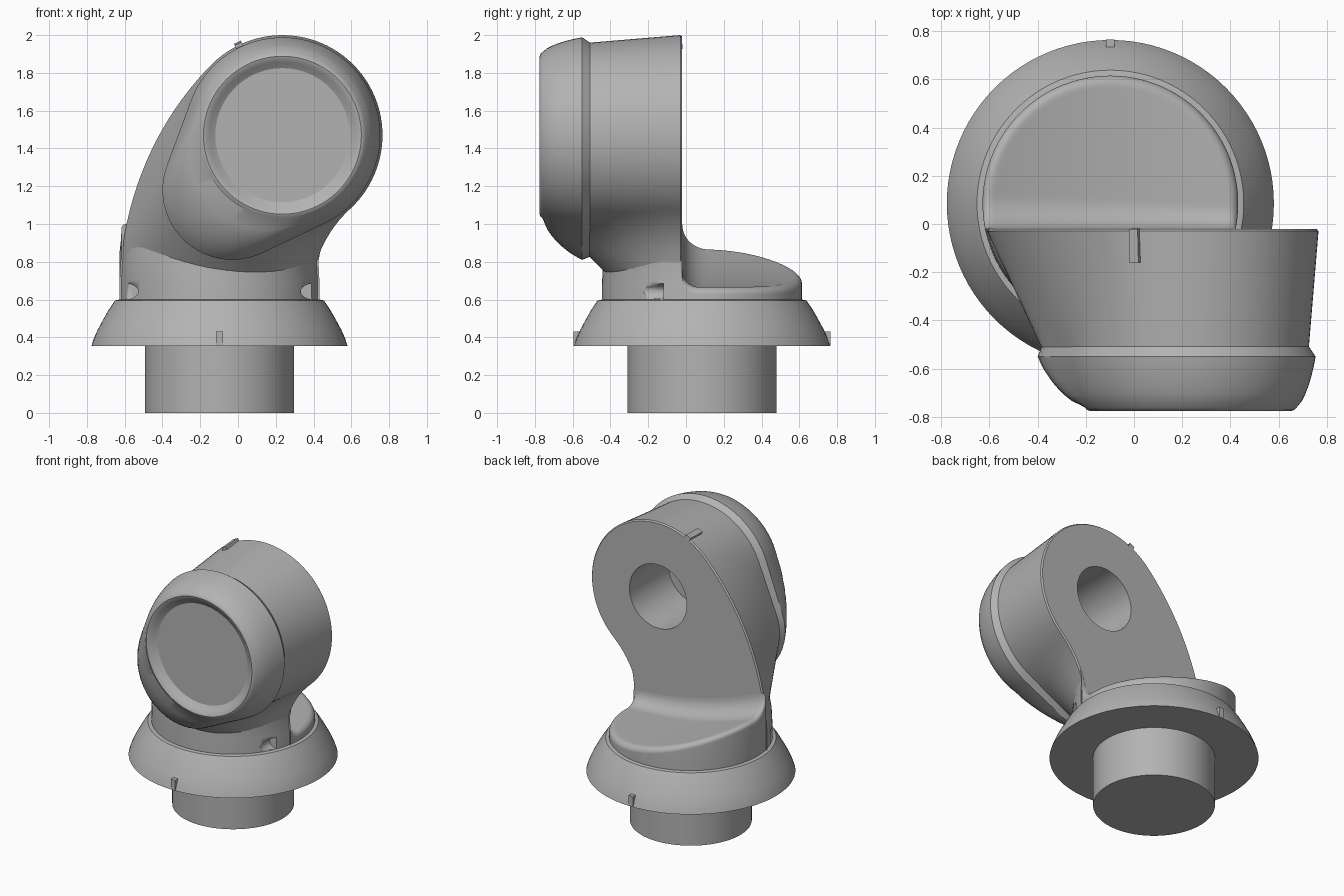
import bpy, bmesh, math
from mathutils import Vector

if "Cube" in bpy.data.objects:
    bpy.data.objects.remove(bpy.data.objects["Cube"])

grey = bpy.data.materials.new("light_grey")
grey.use_nodes = True
COLOUR = (0.45, 0.45, 0.45, 1)
grey.diffuse_color = COLOUR
grey.node_tree.nodes["Principled BSDF"].inputs["Base Color"].default_value = COLOUR

N = 96
BASE_X, BASE_Y = -0.098, 0.085      # vertical axis of the base
HEAD = Vector((0.235, 1.47))        # horizontal axis of the head (x, z)
BACK = -0.02                        # plane of the head's rear face
ANGLES = [2 * math.pi * i / N for i in range(N)]


def finish(name, bm, angle=35):
    bmesh.ops.remove_doubles(bm, verts=bm.verts, dist=0.0005)
    bmesh.ops.recalc_face_normals(bm, faces=bm.faces)
    mesh = bpy.data.meshes.new(name)
    bm.to_mesh(mesh)
    bm.free()
    mesh.materials.append(grey)
    ob = bpy.data.objects.new(name, mesh)
    bpy.context.collection.objects.link(ob)
    bpy.ops.object.select_all(action='DESELECT')
    ob.select_set(True)
    bpy.context.view_layer.objects.active = ob
    bpy.ops.object.shade_smooth_by_angle(angle=math.radians(angle))
    return ob


def loft(name, rings, angle=35):
    """Skin a list of equal closed rings and cap both ends."""
    bm = bmesh.new()
    rows = [[bm.verts.new(p) for p in ring] for ring in rings]
    for a, b in zip(rows, rows[1:]):
        for i in range(len(a)):
            j = (i + 1) % len(a)
            bm.faces.new((a[i], a[j], b[j], b[i]))
    bm.faces.new(rows[0])
    bm.faces.new(rows[-1])
    return finish(name, bm, angle)


def level_ring(r, z, x=BASE_X, y_max=9):
    return [(x + r * math.cos(a), min(BASE_Y + r * math.sin(a), y_max), z) for a in ANGLES]


def head_ring(y, r1, c2=HEAD, r2=0, bow=(0, 0), z_min=0):
    """Outline around the head circle and a second lower circle, found by rays."""
    ring = []
    for a in ANGLES:
        u = Vector((math.cos(a), math.sin(a)))
        far = r1
        for s in range(41 if r2 else 0):
            k = s / 40
            d = (Vector(c2) - HEAD) * k + Vector(bow) * 4 * k * (1 - k)
            r = r1 + (r2 - r1) * k
            disc = d.dot(u) ** 2 - d.length_squared + r * r
            if disc >= 0:
                far = max(far, d.dot(u) + math.sqrt(disc))
        p = HEAD + u * far
        ring.append((p.x, y, max(p.y, z_min)))
    return ring


def box(name, loc, size, rot=(0, 0, 0)):
    bm = bmesh.new()
    bmesh.ops.create_cube(bm, size=1)
    ob = finish(name, bm)
    ob.location, ob.scale, ob.rotation_euler = loc, size, rot
    return ob


# Base: plug and flared skirt
loft("base_plug", [level_ring(0.395, 0), level_ring(0.395, 0.4)])
skirt = [(0.678, 0.355), (0.665, 0.395), (0.645, 0.44), (0.618, 0.49),
         (0.587, 0.545), (0.553, 0.595), (0.53, 0.6)]
loft("base_skirt", [level_ring(r, z) for r, z in skirt])

# Neck column, flat at the rear
column = [(0.53, 0.58, 0), (0.529, 0.7, 0), (0.524, 0.8, 0), (0.522, 0.88, 0.015),
          (0.525, 0.98, 0.04), (0.53, 1.08, 0.08)]
neck = loft("neck", [level_ring(r, z, BASE_X + dx, BACK - 0.001) for r, z, dx in column], 40)

# Rounded pockets at the foot of the neck
for side in (-1, 1):
    x = BASE_X + side * 0.51
    cut = loft("pocket_cutter", [[(x + 0.08 * math.cos(a), y, 0.643 + 0.045 * math.sin(a))
                                  for a in ANGLES[::4]] for y in (-0.24, -0.12)])
    cut.hide_render = True
    mod = neck.modifiers.new("pocket", 'BOOLEAN')
    mod.operation, mod.solver, mod.object = 'DIFFERENCE', 'EXACT', cut
    bpy.context.view_layer.objects.active = neck
    bpy.ops.object.modifier_apply(modifier=mod.name)
    bpy.data.objects.remove(cut)


# Sloping shelf behind the neck, with a fillet up to the rear face
def shelf_height(x, d, edge):
    t = max(0, min(1, (0.43 - x) / 1.05))
    z = 0.665 + 0.21 * t ** 2
    rad = 0.09 + 0.05 * t
    if d < rad:
        z += rad - math.sqrt(max(0, rad ** 2 - (rad - d) ** 2))
    rim = 0.04
    if edge < rim:
        z -= rim - math.sqrt(max(0, rim ** 2 - (rim - edge) ** 2))
    return z


bm = bmesh.new()
R, ROWS, COLS = 0.53, 40, 48
grid = []
for i in range(ROWS + 1):
    f = i / ROWS
    d = (BASE_Y + R - BACK) * (f * f * (3 - 2 * f))
    y = BACK + d
    w = math.sqrt(max(0, R * R - (y - BASE_Y) ** 2))
    row = []
    for j in range(COLS + 1):
        x = BASE_X - w * math.cos(math.pi * j / COLS)
        edge = R - math.hypot(x - BASE_X, y - BASE_Y)
        row.append(bm.verts.new((x, y, shelf_height(x, d, edge))))
    grid.append(row)
for a, b in zip(grid, grid[1:]):
    for j in range(COLS):
        bm.faces.new((a[j], a[j + 1], b[j + 1], b[j]))
rim_edges = [e for e in bm.edges if e.is_boundary]
wall = bmesh.ops.extrude_edge_only(bm, edges=rim_edges)
for v in wall["geom"]:
    if isinstance(v, bmesh.types.BMVert):
        v.co.z = 0.59
finish("shelf", bm, 50)

# Head drum, flowing into the neck, with a blind bore in the rear face
drum = []
for s in range(9):
    k = s / 8
    low = Vector((-0.03, 1.18)).lerp(Vector((-0.1, 0.85)), k)
    drum.append(head_ring(-0.51 + 0.48 * k, 0.49 + 0.04 * k, low, 0.355 + 0.155 * k,
                          (-0.045 * k, 0.03 * k), 0.5))
drum.append(head_ring(BACK, 0.522, low, 0.502, (-0.045, 0.03), 0.5))
drum += [head_ring(BACK, 0.227), head_ring(-0.46, 0.227)]
loft("head_drum", drum)

# Front cap: egg outline closing to a round rim with a recessed disc
cap = [head_ring(-0.5, 0.485, (-0.03, 1.18), 0.35)]
for s in range(9):
    k = s / 8
    ease = 0.45 * k + 0.55 * (1 - math.sqrt(1 - (0.98 * k) ** 2)) / 0.8
    ease = min(ease, 1)
    low = Vector((-0.03, 1.18)).lerp(HEAD, ease)
    cap.append(head_ring(-0.55 - 0.21 * k, 0.518 - 0.078 * ease, low, 0.37 + 0.07 * ease))
cap += [head_ring(y, r) for y, r in ((-0.771, 0.43), (-0.775, 0.418), (-0.77, 0.402),
                                     (-0.755, 0.385), (-0.735, 0.355))]
loft("front_cap", cap, 30)

# Alignment ticks on the skirt and on top of the drum
for side in (-1, 1):
    box("skirt_tick", (BASE_X, BASE_Y + side * 0.655, 0.393), (0.035, 0.05, 0.074))
box("drum_tick", (0.005, -0.09, 1.945), (0.04, 0.14, 0.03), (0.06, -0.45, 0))
